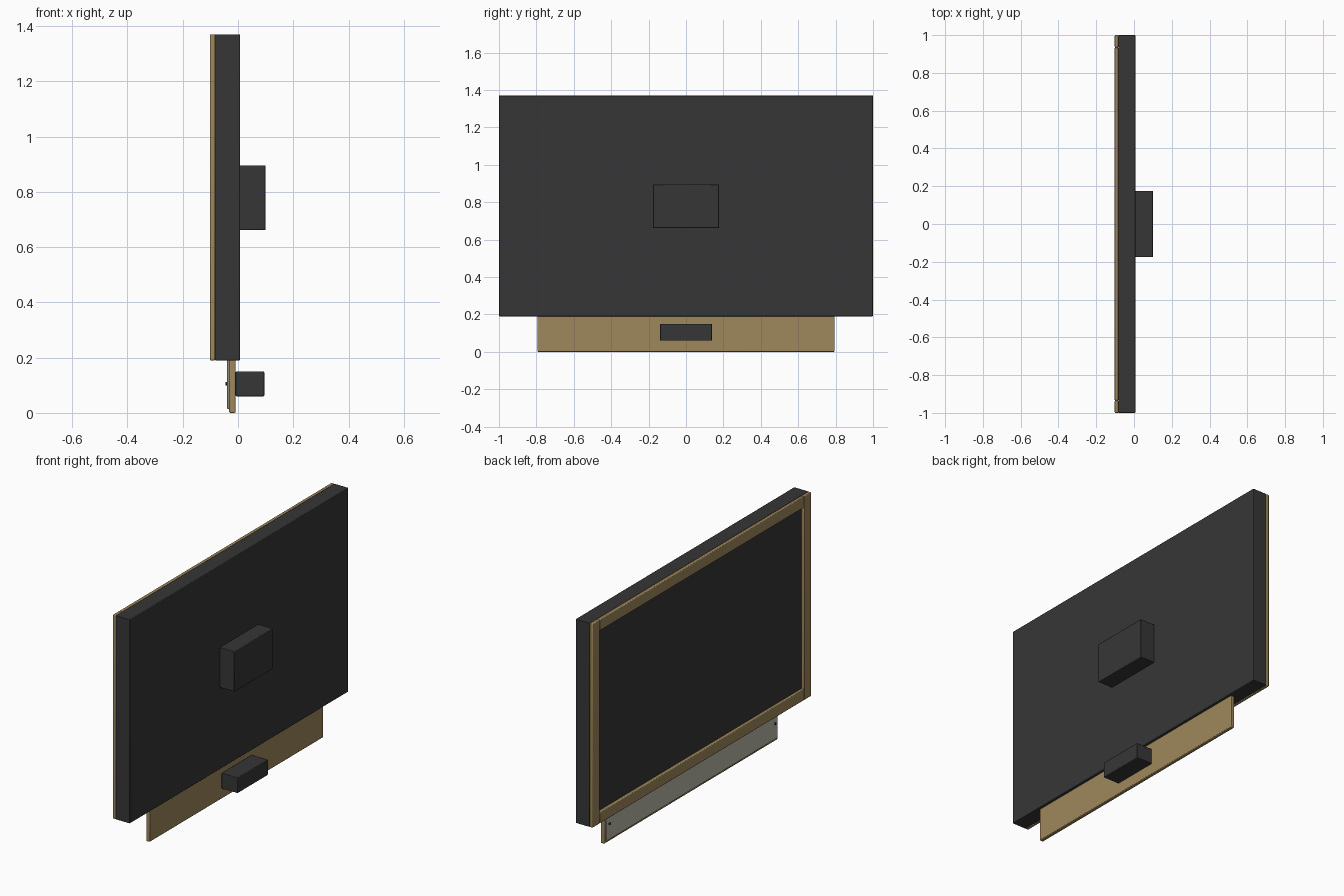
import bpy
import math

cube = bpy.data.objects.get("Cube")
if cube:
    bpy.data.objects.remove(cube, do_unlink=True)


def make_material(name, colour):
    mat = bpy.data.materials.new(name)
    mat.use_nodes = True
    rgba = (*colour, 1.0)
    mat.diffuse_color = rgba
    mat.node_tree.nodes["Principled BSDF"].inputs["Base Color"].default_value = rgba
    return mat


charcoal = make_material("charcoal", (0.037, 0.037, 0.037))
wood = make_material("light_wood", (0.345, 0.245, 0.104))
metal = make_material("brushed_metal", (0.50, 0.48, 0.39))


def finish(obj, name, mat, bevel):
    """Name, colour and soften the edges of a part."""
    obj.name = name
    obj.data.name = name
    obj.data.materials.append(mat)
    if bevel:
        mod = obj.modifiers.new("Soft edges", "BEVEL")
        mod.width = bevel
        mod.segments = 2
        mod.limit_method = "ANGLE"
    bpy.ops.object.shade_smooth_by_angle(angle=math.radians(30))
    return obj


def box(name, x, y, z, mat, bevel=0.003):
    """Box from its (min, max) range on each axis."""
    ranges = (x, y, z)
    bpy.ops.mesh.primitive_cube_add(size=1, location=[(a + b) / 2 for a, b in ranges])
    obj = bpy.context.object
    obj.scale = [b - a for a, b in ranges]
    bpy.ops.object.transform_apply(location=False, rotation=False, scale=True)
    return finish(obj, name, mat, bevel)


# Display body and the rear housing
bottom, top, half = 0.19, 1.37, 1.0
box("display_body", (-0.083, 0.007), (-half, half), (bottom, top), charcoal)
box("rear_housing", (0.005, 0.1), (-0.176, 0.176), (0.662, 0.895), charcoal)

# Wooden frame: full height stiles with rails between them
rail = 0.065
frame_x = (-0.102, -0.083)
inner = half - rail
for side, y in (("front", (-half, -inner)), ("back", (inner, half))):
    box(f"frame_stile_{side}", frame_x, y, (bottom, top), wood, 0.004)
for side, z in (("bottom", (bottom, bottom + rail)), ("top", (top - rail, top))):
    box(f"frame_rail_{side}", frame_x, (-inner, inner), z, wood, 0.004)

# Plaque board below the display, with its metal face plate
box("plaque_board", (-0.032, -0.009), (-0.795, 0.795), (0.0, 0.212), wood, 0.004)
box("plaque_plate", (-0.039, -0.032), (-0.782, 0.782), (0.014, 0.198), metal, 0.002)
box("plaque_housing", (-0.0085, 0.095), (-0.139, 0.139), (0.06, 0.15), charcoal)

# Screws holding the plate
for side, y in (("front", -0.757), ("back", 0.757)):
    bpy.ops.mesh.primitive_cylinder_add(
        vertices=16, radius=0.006, depth=0.01,
        location=(-0.041, y, 0.106), rotation=(0, math.pi / 2, 0))
    finish(bpy.context.object, f"plaque_screw_{side}", charcoal, 0)
